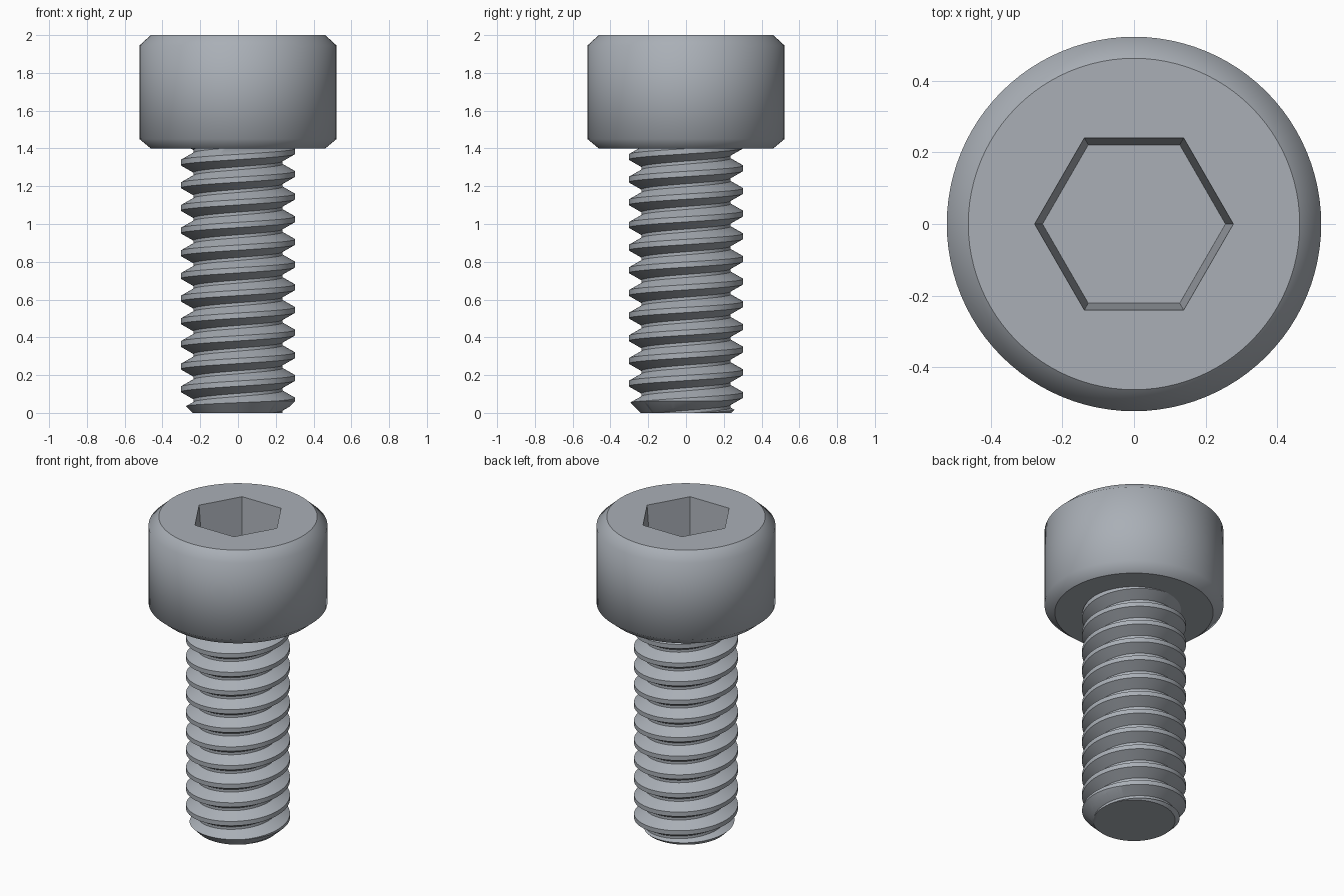
import bpy, bmesh
from math import sin, cos, pi, radians

if "Cube" in bpy.data.objects:
    bpy.data.objects.remove(bpy.data.objects["Cube"])

steel = bpy.data.materials.new("brushed_steel_grey")
steel.use_nodes = True
COLOUR = (0.40, 0.43, 0.47, 1)
steel.diffuse_color = COLOUR
steel.node_tree.nodes["Principled BSDF"].inputs["Base Color"].default_value = COLOUR


def ring(bm, radius, z, sides):
    return [bm.verts.new((radius * cos(2 * pi * i / sides), radius * sin(2 * pi * i / sides), z))
            for i in range(sides)]


def bridge(bm, low, high, smooth=True):
    n = len(low)
    for i in range(n):
        j = (i + 1) % n
        bm.faces.new((low[i], low[j], high[j], high[i])).smooth = smooth


def finish(bm, name):
    bmesh.ops.recalc_face_normals(bm, faces=bm.faces)
    mesh = bpy.data.meshes.new(name)
    bm.to_mesh(mesh)
    bm.free()
    mesh.materials.append(steel)
    obj = bpy.data.objects.new(name, mesh)
    bpy.context.collection.objects.link(obj)
    return obj


# Head: chamfered drum with a slightly tapered hexagonal socket
SIDES = 96
bm = bmesh.new()
drum = [ring(bm, r, z, SIDES) for r, z in ((0.462, 1.4), (0.522, 1.45), (0.522, 1.945), (0.462, 2))]
for low, high in zip(drum, drum[1:]):
    bridge(bm, low, high)
bm.faces.new(drum[0][::-1])
mouth = ring(bm, 0.277, 2, 6)
floor = ring(bm, 0.255, 1.71, 6)
bridge(bm, floor, mouth, smooth=False)
bm.faces.new(floor)
# Top face: six panels, each joining one socket edge to its arc of the rim
arc = SIDES // 6
for i in range(6):
    rim = [drum[-1][(i * arc + k) % SIDES] for k in range(arc + 1)]
    bm.faces.new([mouth[i]] + rim + [mouth[(i + 1) % 6]])
finish(bm, "socket_head")

# Thread: a helical ridge, closed turn to turn
PITCH, STEPS, TURNS = 0.12, 72, 16
PROFILE = ((0.303, -0.014), (0.303, 0.014), (0.236, 0.052), (0.236, 0.068))
CREST_Z = 0.065
bm = bmesh.new()
rows = []
for k in range(STEPS * TURNS + 1):
    a = 2 * pi * k / STEPS
    lift = CREST_Z + PITCH * (k / STEPS - 3)
    rows.append([bm.verts.new((r * cos(a), r * sin(a), z + lift)) for r, z in PROFILE])
for k in range(STEPS * TURNS):
    for j in range(3):
        bm.faces.new((rows[k][j], rows[k + 1][j], rows[k + 1][j + 1], rows[k][j + 1]))
    if k + 1 + STEPS < len(rows):
        bm.faces.new((rows[k][3], rows[k + 1][3], rows[k + 1 + STEPS][0], rows[k + STEPS][0]))
for z, normal in ((-0.06, -1), (1.46, 1)):
    geom = bm.verts[:] + bm.edges[:] + bm.faces[:]
    bmesh.ops.bisect_plane(bm, geom=geom, plane_co=(0, 0, z), plane_no=(0, 0, normal),
                           clear_outer=True)
bmesh.ops.holes_fill(bm, edges=[e for e in bm.edges if e.is_boundary], sides=0)
shank = finish(bm, "threaded_shank")

# Envelope that trims the shank and chamfers its tip
bm = bmesh.new()
shell = [ring(bm, r, z, SIDES) for r, z in ((0.24, 0), (0.32, 0.08), (0.32, 1.402))]
for low, high in zip(shell, shell[1:]):
    bridge(bm, low, high)
bm.faces.new(shell[0][::-1])
bm.faces.new(shell[-1])
envelope = finish(bm, "shank_envelope")
envelope.hide_render = True

trim = shank.modifiers.new("trim", "BOOLEAN")
trim.operation = "INTERSECT"
trim.solver = "EXACT"
trim.object = envelope
bpy.ops.object.select_all(action="DESELECT")
bpy.context.view_layer.objects.active = shank
shank.select_set(True)
bpy.ops.object.modifier_apply(modifier="trim")
bpy.data.objects.remove(envelope)
bpy.ops.object.shade_smooth_by_angle(angle=radians(30))
